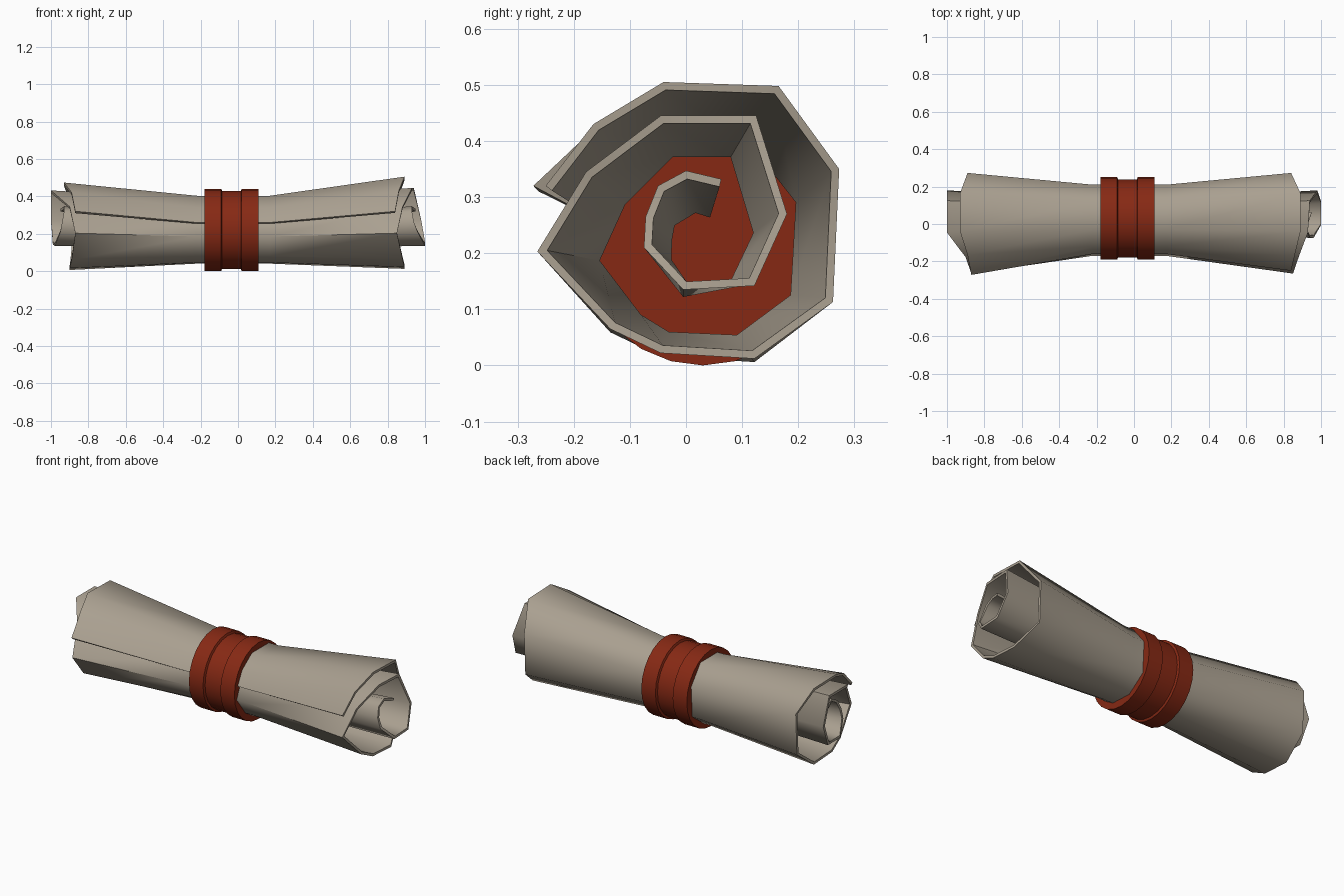
import bpy, bmesh, math
from mathutils import Vector

if "Cube" in bpy.data.objects:
    bpy.data.objects.remove(bpy.data.objects["Cube"])


def material(name, rgb):
    m = bpy.data.materials.new(name)
    m.diffuse_color = (*rgb, 1)
    m.use_nodes = True
    m.node_tree.nodes["Principled BSDF"].inputs["Base Color"].default_value = m.diffuse_color
    return m


def make_object(name, bm, mat, angle):
    bmesh.ops.recalc_face_normals(bm, faces=bm.faces)
    me = bpy.data.meshes.new(name)
    bm.to_mesh(me)
    bm.free()
    ob = bpy.data.objects.new(name, me)
    bpy.context.collection.objects.link(ob)
    me.materials.append(mat)
    bpy.ops.object.select_all(action='DESELECT')
    ob.select_set(True)
    bpy.context.view_layer.objects.active = ob
    bpy.ops.object.shade_smooth_by_angle(angle=math.radians(angle))
    return ob


paper = material("parchment", (0.40, 0.35, 0.28))
red = material("red band", (0.24, 0.022, 0.007))

# Spiral outline (y, z) from the loose outer edge to the inner curl
END = [(-.25, .32), (-.165, .43), (-.04, .505), (.165, .498), (.273, .35),
       (.262, .113), (.122, .012), (-.045, .022), (-.135, .065), (-.265, .203),
       (-.178, .345), (-.045, .445), (.125, .445), (.18, .27), (.122, .142),
       (-.005, .135), (-.075, .21), (-.072, .265), (-.05, .32), (0, .347),
       (.063, .332)]
MID = [(-.16, .26), (-.12, .338), (-.03, .403), (.125, .403), (.21, .295),
       (.2, .118), (.095, .04), (-.035, .046), (-.09, .08), (-.17, .185),
       (-.12, .295), (-.03, .385), (.09, .385), (.135, .235), (.09, .14),
       (-.005, .122), (-.04, .185), (-.039, .225), (-.033, .258),
       (.015, .287), (.047, .277)]
# How far the rolled sheet reaches at each spiral point
REACH_R = [.84, .86, .89, .89, .84, .84, .89, .89, .88, .85, .88, .93, .94,
           .98, 1, 1, .96, .94, .93, .93, .95]
REACH_L = [.87, .89, .93, .93, .89, .89, .9, .9, .89, .87, .9, 1, 1,
           1, .99, .98, .95, .94, .93, .93, .95]
LEFT = [(y - (.022 if i == 0 else 0), .4 + (z - .4) * .7 if z > .4 else z - (.006 if z < .1 else 0))
        for i, (y, z) in enumerate(END)]


def inset(points, t):
    """Parallel copy of a clockwise polyline, moved inward by t."""
    p = [Vector(q) for q in points]
    out = []
    for i, v in enumerate(p):
        a = (v - p[i - 1]).normalized() if i else (p[1] - v).normalized()
        b = (p[i + 1] - v).normalized() if i < len(p) - 1 else a
        na, nb = Vector((a.y, -a.x)), Vector((b.y, -b.x))
        n = (na + nb).normalized()
        out.append(v + n * (t / max(n.dot(na), .5)))
    return out


# Rolled sheet: thick spiral lofted along x, pinched at the band
N = len(END)
sections = [([-x for x in REACH_L], LEFT), ([-.22] * N, MID),
            ([.17] * N, MID), (REACH_R, END)]
bm = bmesh.new()
loops = []
for xs, pts in sections:
    inner = inset(pts, .014)
    ring = [bm.verts.new((xs[i], *pts[i])) for i in range(N)]
    ring += [bm.verts.new((xs[i], *inner[i])) for i in reversed(range(N))]
    loops.append(ring)
for a, b in zip(loops, loops[1:]):
    for i in range(2 * N):
        j = (i + 1) % (2 * N)
        bm.faces.new((a[i], a[j], b[j], b[i]))
for r in (loops[0], loops[-1]):
    for i in range(N - 1):
        bm.faces.new((r[i], r[i + 1], r[2 * N - 2 - i], r[2 * N - 1 - i]))
make_object("rolled_sheet", bm, paper, 62)

# Band: solid turned shape with raised rims and closed ends
PROFILE = [(-.18, .22), (-.09, .22), (-.085, .208), (.015, .208),
           (.02, .22), (.11, .22)]
SIDES = 24
bm = bmesh.new()
rings = []
for x, r in PROFILE:
    rings.append([bm.verts.new((x, .03 + r * math.sin(2 * math.pi * k / SIDES),
                                .22 + r * math.cos(2 * math.pi * k / SIDES)))
                  for k in range(SIDES)])
for a, b in zip(rings, rings[1:]):
    for k in range(SIDES):
        j = (k + 1) % SIDES
        bm.faces.new((a[k], a[j], b[j], b[k]))
bm.faces.new(rings[0])
bm.faces.new(rings[-1])
make_object("band", bm, red, 30)
